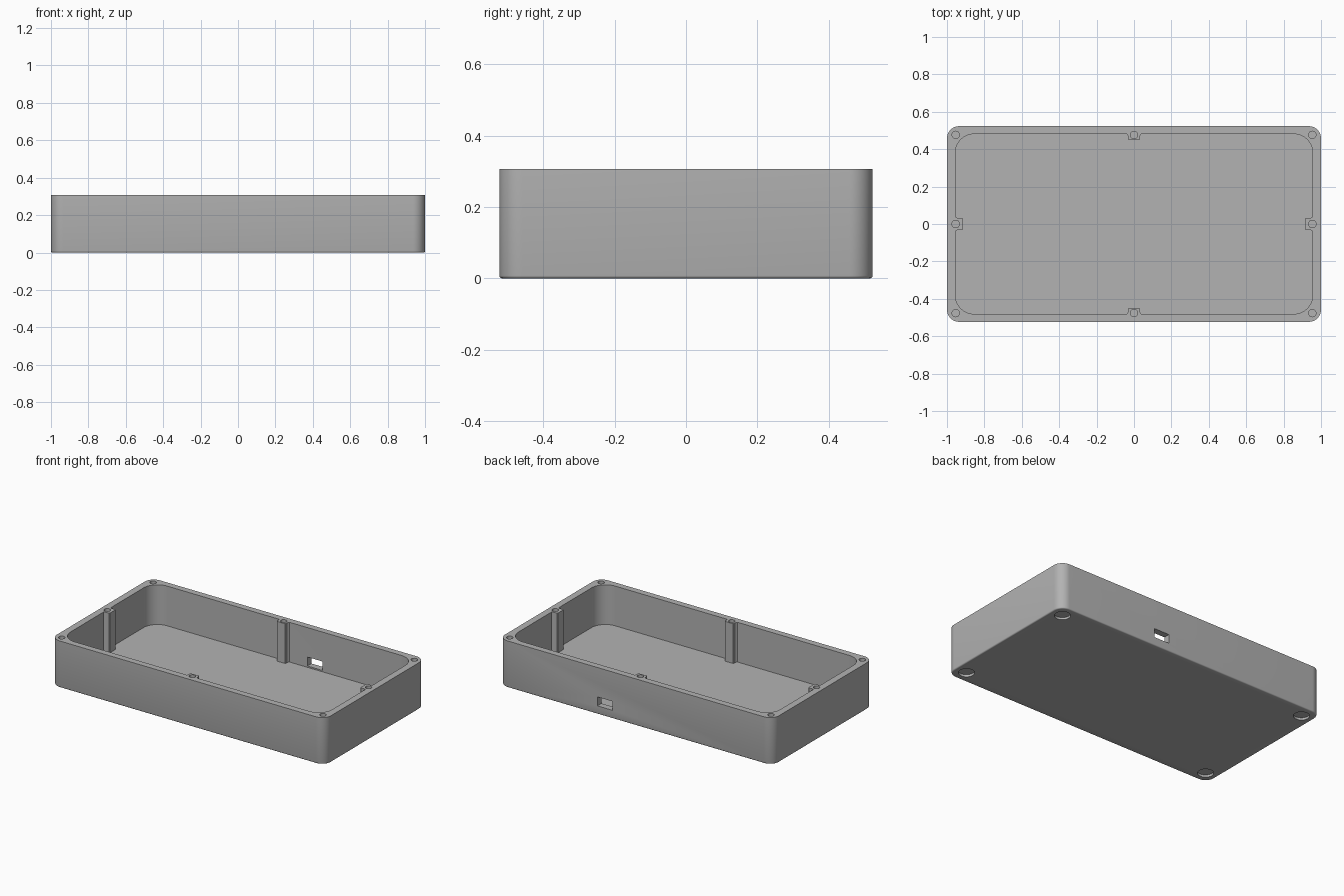
import bpy, bmesh, math
from mathutils import Vector

if "Cube" in bpy.data.objects:
    bpy.data.objects.remove(bpy.data.objects["Cube"])

HX, HY, H = 1.0, 0.523, 0.307      # outer half sizes and height
IX, IY, FLOOR = 0.955, 0.481, 0.045  # cavity half sizes and floor level

grey = bpy.data.materials.new("plain grey")
grey.diffuse_color = (0.45, 0.45, 0.45, 1)
grey.use_nodes = True
grey.node_tree.nodes["Principled BSDF"].inputs["Base Color"].default_value = grey.diffuse_color


def arc(cx, cy, r, start, steps=12):
    """Quarter circle, counter-clockwise from the start angle in degrees."""
    return [(cx + r * math.cos(math.radians(start + 90 * i / steps)),
             cy + r * math.sin(math.radians(start + 90 * i / steps)))
            for i in range(steps + 1)]


def prism(name, loop, z0, z1, bevel=0.0):
    """Extrude a closed outline, optionally rounding its bottom edge."""
    bm = bmesh.new()
    base = bm.faces.new([bm.verts.new((x, y, z0)) for x, y in loop])
    top = bmesh.ops.extrude_face_region(bm, geom=[base])["geom"]
    bmesh.ops.translate(bm, vec=(0, 0, z1 - z0),
                        verts=[v for v in top if isinstance(v, bmesh.types.BMVert)])
    bmesh.ops.recalc_face_normals(bm, faces=bm.faces)
    if bevel:
        rim = [e for e in bm.edges if all(abs(v.co.z - z0) < 1e-6 for v in e.verts)]
        bmesh.ops.bevel(bm, geom=rim, offset=bevel, segments=3, profile=0.5,
                        affect='EDGES')
    mesh = bpy.data.meshes.new(name)
    bm.to_mesh(mesh)
    bm.free()
    mesh.materials.append(grey)
    ob = bpy.data.objects.new(name, mesh)
    bpy.context.collection.objects.link(ob)
    return ob


def circle(x, y, r, n=32):
    return [(x + r * math.cos(math.tau * i / n), y + r * math.sin(math.tau * i / n))
            for i in range(n)]


def rounded_outline(hx, hy, r, boss_depths=None):
    """Rounded rectangle; optional screw bosses step inward at each side's middle."""
    loop = []
    for k, (sx, sy) in enumerate([(1, 1), (-1, 1), (-1, -1), (1, -1)]):
        loop += arc(sx * (hx - r), sy * (hy - r), r, 90 * k)
        if boss_depths:
            # direction of the side that follows this corner
            out = Vector([(0, 1), (-1, 0), (0, -1), (1, 0)][k])
            along = Vector((-out.y, out.x))
            half, depth = (hy if k % 2 == 0 else hx), boss_depths[k % 2]
            for t, d in [(-0.040, 0), (-0.036, 0.003), (-0.033, 0.010),
                         (-0.033, depth - 0.005), (-0.028, depth),
                         (0.028, depth), (0.033, depth - 0.005),
                         (0.033, 0.010), (0.036, 0.003), (0.040, 0)]:
                p = out * (half - d) + along * t
                loop.append((p.x, p.y))
    return loop


# open tray with a softened bottom edge
tray = prism("enclosure_tray", rounded_outline(HX, HY, 0.065), 0, H, 0.008)

# interior space, leaving the four side bosses standing
cutters = [prism("cavity_cutter",
                 rounded_outline(IX, IY, 0.1, (0.032, 0.040)), FLOOR, H + 0.1)]

# eight screw holes in the rim
for x in (-1, 0, 1):
    for y in (-1, 0, 1):
        if x or y:
            cutters.append(prism("screw_hole_cutter",
                                 circle(0.953 * x, 0.476 * y, 0.020), 0.10, H + 0.1))

# four round foot recesses underneath
for x in (-0.92, 0.92):
    for y in (-0.44, 0.44):
        cutters.append(prism("foot_recess_cutter", circle(x, y, 0.048), -0.1, 0.015))

# cable slot through the back wall
cutters.append(prism("cable_slot_cutter",
                     [(0.17, 0.46), (0.28, 0.46), (0.28, 0.6), (0.17, 0.6)],
                     0.054, 0.113))

# cut everything, then drop the cutters
bpy.context.view_layer.objects.active = tray
tray.select_set(True)
for c in cutters:
    mod = tray.modifiers.new("cut", 'BOOLEAN')
    mod.operation, mod.solver, mod.object = 'DIFFERENCE', 'EXACT', c
    bpy.ops.object.modifier_apply(modifier=mod.name)
    bpy.data.objects.remove(c, do_unlink=True)

bpy.ops.object.shade_smooth_by_angle(angle=math.radians(35))
